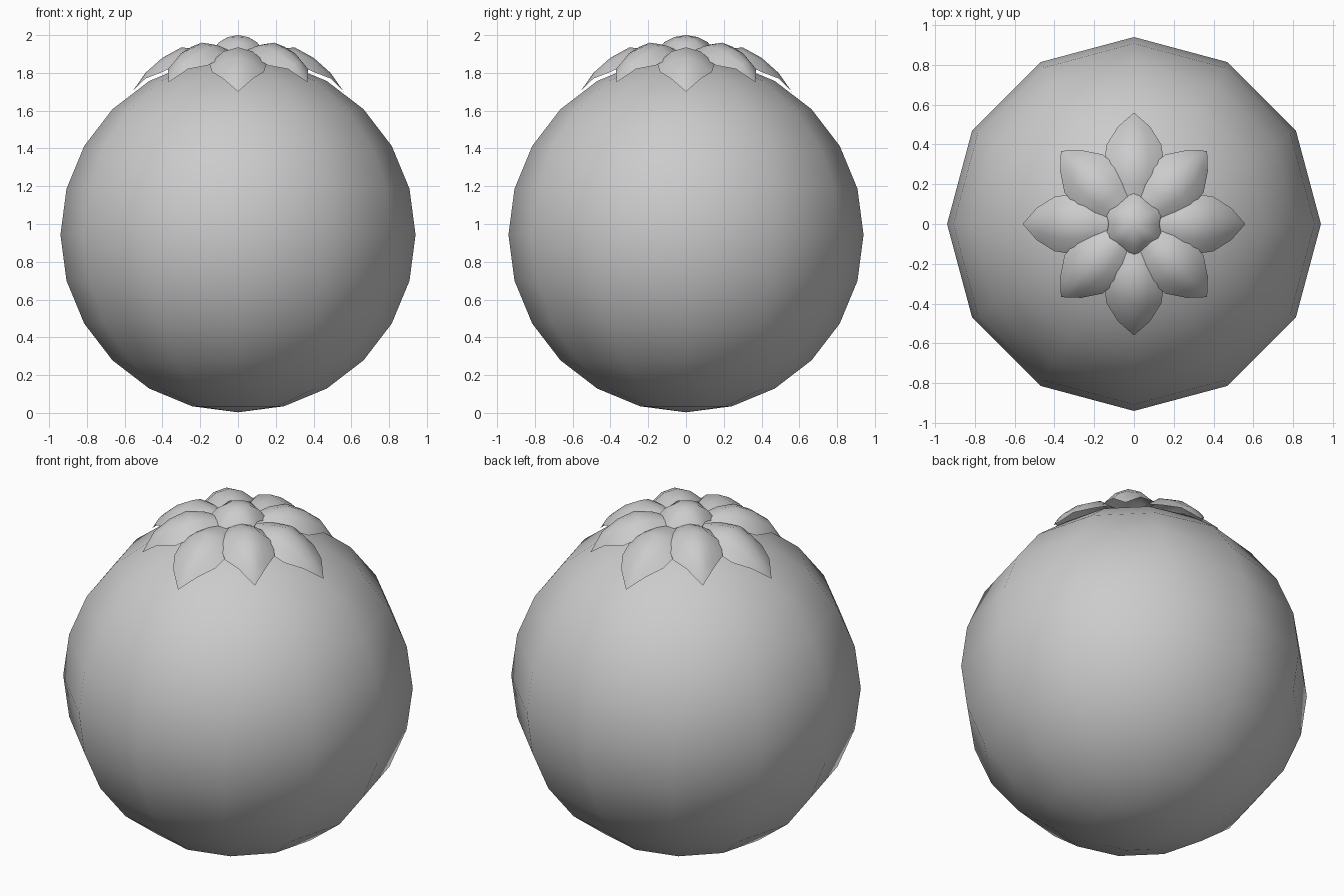
import bpy, bmesh, math

if "Cube" in bpy.data.objects:
    bpy.data.objects.remove(bpy.data.objects["Cube"])


def finish(bm, name, angle):
    mesh = bpy.data.meshes.new(name)
    bmesh.ops.recalc_face_normals(bm, faces=bm.faces)
    bm.to_mesh(mesh)
    bm.free()
    ob = bpy.data.objects.new(name, mesh)
    bpy.context.collection.objects.link(ob)
    bpy.ops.object.select_all(action='DESELECT')
    bpy.context.view_layer.objects.active = ob
    ob.select_set(True)
    bpy.ops.object.shade_smooth_by_angle(angle=math.radians(angle))
    return ob


def petal(name, rows, turn):
    """Arched sheet; each row is (radius, ridge z, half width, edge droop)."""
    bm = bmesh.new()
    c, s = math.cos(turn), math.sin(turn)
    grid = []
    for r, z, w, d in rows:
        line = []
        for t in (-1, -0.5, 0, 0.5, 1):
            y = w * t
            line.append(bm.verts.new((r * c - y * s, r * s + y * c, z - d * t * t)))
        grid.append(line)
    for a, b in zip(grid, grid[1:]):
        for i in range(4):
            bm.faces.new((a[i], b[i], b[i + 1], a[i + 1]))
    bmesh.ops.remove_doubles(bm, verts=bm.verts, dist=0.0005)
    if sum(f.normal.z for f in bm.faces) < 0:
        bmesh.ops.reverse_faces(bm, faces=bm.faces)
    finish(bm, name, 60)


# Round body
bm = bmesh.new()
bmesh.ops.create_uvsphere(bm, u_segments=12, v_segments=12, radius=0.94)
bmesh.ops.translate(bm, verts=bm.verts, vec=(0, 0, 0.943))
finish(bm, "body", 60)

# Lower petals along the axes, upper petals on the diagonals
lower = [(0.08, 1.90, 0.05, 0.01), (0.20, 1.925, 0.11, 0.04),
         (0.30, 1.935, 0.152, 0.085), (0.40, 1.88, 0.137, 0.075),
         (0.49, 1.80, 0.08, 0.03), (0.56, 1.70, 0, 0)]
upper = [(0.06, 1.91, 0.05, 0.01), (0.18, 1.95, 0.105, 0.04),
         (0.27, 1.96, 0.145, 0.08), (0.36, 1.925, 0.135, 0.085),
         (0.45, 1.86, 0.075, 0.04), (0.52, 1.75, 0, 0)]
for i in range(4):
    petal(f"lower_petal_{i + 1}", lower, i * math.pi / 2)
    petal(f"upper_petal_{i + 1}", upper, (i + 0.5) * math.pi / 2)

# Six-pointed centre bud
bm = bmesh.new()
top = bm.verts.new((0, 0, 2.0))
rings = []
for r_tip, r_gap, z_tip, z_gap in ((0.06, 0.055, 1.99, 1.989),
                                   (0.115, 0.105, 1.963, 1.953),
                                   (0.165, 0.128, 1.90, 1.925)):
    ring = []
    for i in range(12):
        a = math.radians(30 * (i + 1))
        r, z = (r_gap, z_gap) if i % 2 else (r_tip, z_tip)
        ring.append(bm.verts.new((r * math.cos(a), r * math.sin(a), z)))
    rings.append(ring)
for i in range(12):
    j = (i + 1) % 12
    bm.faces.new((top, rings[0][i], rings[0][j]))
    for a, b in zip(rings, rings[1:]):
        bm.faces.new((a[i], b[i], b[j], a[j]))
finish(bm, "bud", 60)
